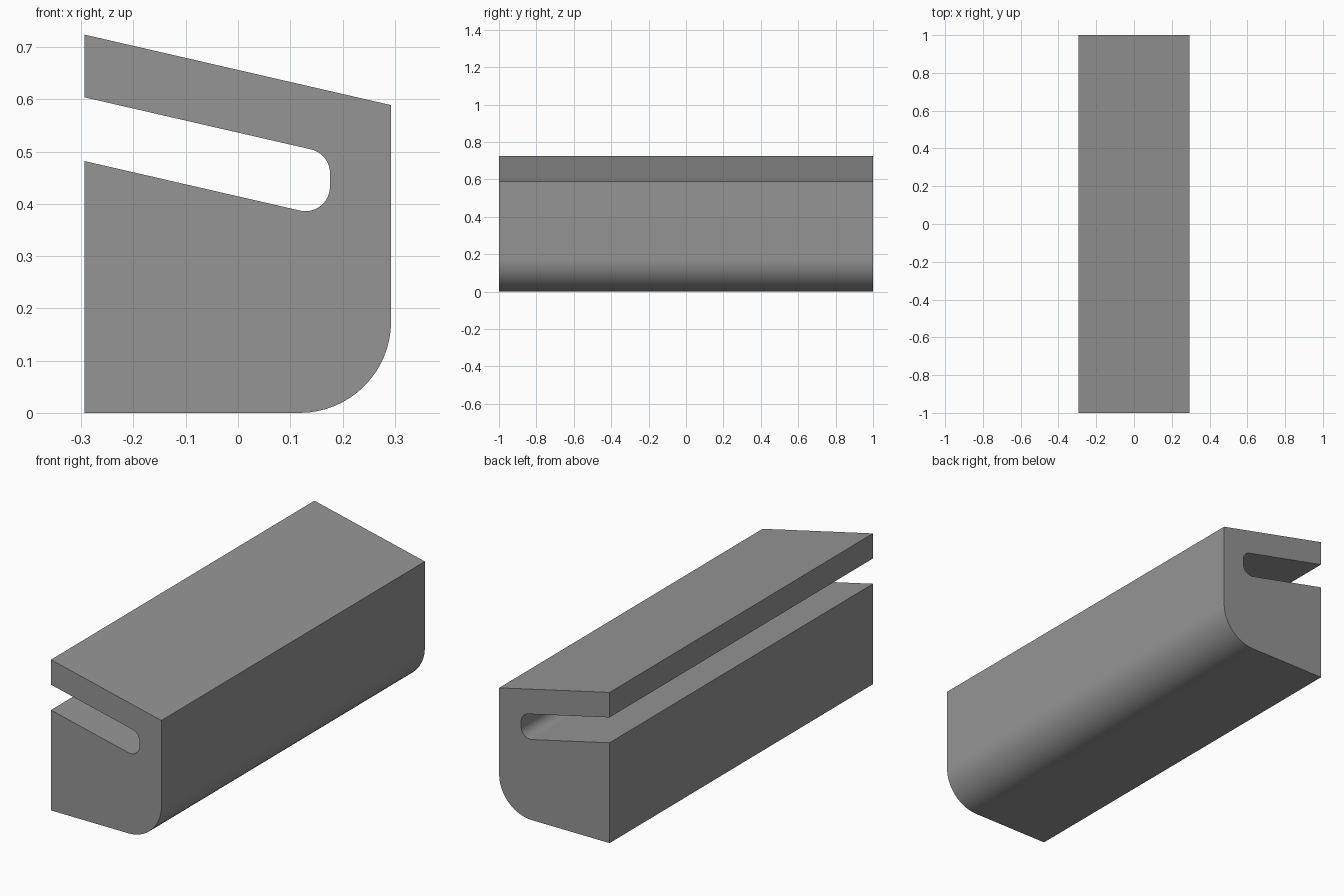
import bpy, bmesh, math
from mathutils import Vector

if "Cube" in bpy.data.objects:
    bpy.data.objects.remove(bpy.data.objects["Cube"])

HALF_LENGTH = 1.0

# Profile corners in the x-z plane: (x, z, fillet radius)
CORNERS = [
    (-0.294, 0.0, 0),
    (0.293, 0.0, 0.175),     # large rounded lower edge
    (0.293, 0.589, 0),
    (-0.294, 0.724, 0),      # sloping top
    (-0.294, 0.604, 0),
    (0.176, 0.496, 0.047),   # rounded slot end
    (0.176, 0.374, 0.047),
    (-0.294, 0.482, 0),
]


def fillet(prev, corner, nxt, radius, steps=16):
    """Points of an arc that rounds a corner."""
    a, b = (prev - corner).normalized(), (nxt - corner).normalized()
    half = a.angle(b) / 2
    centre = corner + (a + b).normalized() * (radius / math.sin(half))
    reach = radius / math.tan(half)
    start, end = corner + a * reach - centre, corner + b * reach - centre
    sweep = start.angle(end)
    return [centre + (start * math.sin((1 - i / steps) * sweep)
                      + end * math.sin(i / steps * sweep)) / math.sin(sweep)
            for i in range(steps + 1)]


# Rounded outline of the slotted bar
outline = []
for i, (x, z, r) in enumerate(CORNERS):
    p = Vector((x, z))
    if r:
        before = Vector(CORNERS[i - 1][:2])
        after = Vector(CORNERS[(i + 1) % len(CORNERS)][:2])
        outline += fillet(before, p, after, r)
    else:
        outline.append(p)

# Extrude the outline along y
bm = bmesh.new()
front = bm.faces.new([bm.verts.new((p.x, -HALF_LENGTH, p.y)) for p in outline])
extruded = bmesh.ops.extrude_face_region(bm, geom=[front], use_keep_orig=True)
moved = [v for v in extruded["geom"] if isinstance(v, bmesh.types.BMVert)]
bmesh.ops.translate(bm, verts=moved, vec=(0, 2 * HALF_LENGTH, 0))
bmesh.ops.recalc_face_normals(bm, faces=bm.faces)

mesh = bpy.data.meshes.new("slotted_bar")
bm.to_mesh(mesh)
bm.free()
bar = bpy.data.objects.new("slotted_bar", mesh)
bpy.context.collection.objects.link(bar)

# Plain grey finish
grey = bpy.data.materials.new("grey")
grey.diffuse_color = (0.3, 0.3, 0.3, 1)
grey.use_nodes = True
grey.node_tree.nodes["Principled BSDF"].inputs["Base Color"].default_value = grey.diffuse_color
mesh.materials.append(grey)

# Smooth fillets, sharp edges elsewhere
bpy.context.view_layer.objects.active = bar
bar.select_set(True)
bpy.ops.object.shade_smooth_by_angle(angle=math.radians(12))
